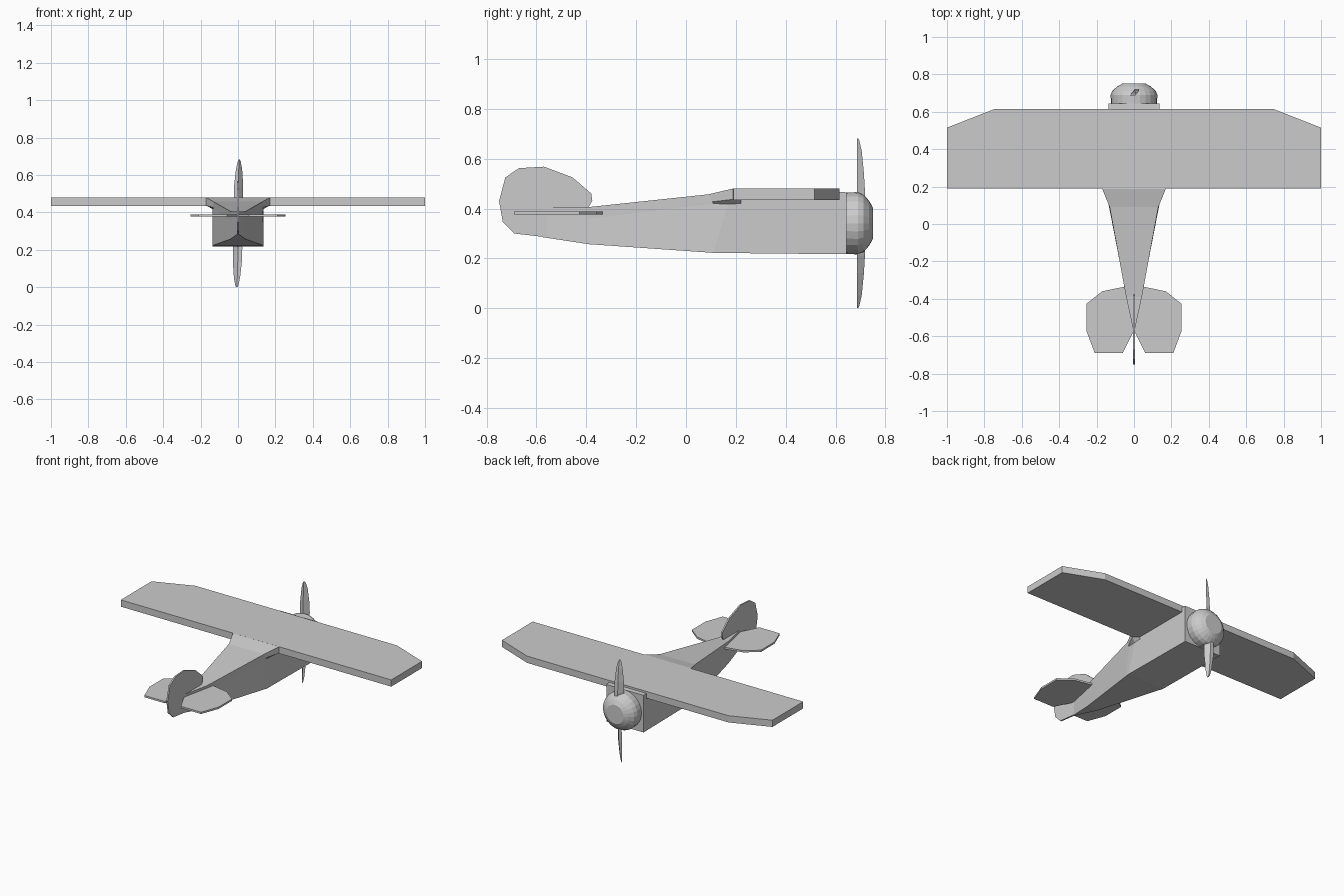
import bpy, math

if "Cube" in bpy.data.objects:
    bpy.data.objects.remove(bpy.data.objects["Cube"])


def make(name, verts, faces):
    me = bpy.data.meshes.new(name)
    me.from_pydata(verts, [], faces)
    ob = bpy.data.objects.new(name, me)
    bpy.context.collection.objects.link(ob)
    # consistent outward normals
    bpy.context.view_layer.objects.active = ob
    ob.select_set(True)
    bpy.ops.object.mode_set(mode='EDIT')
    bpy.ops.mesh.select_all(action='SELECT')
    bpy.ops.mesh.normals_make_consistent(inside=False)
    bpy.ops.object.mode_set(mode='OBJECT')
    ob.select_set(False)
    return ob


def loft(name, rings):
    """Skin closed rings of equal length and cap both ends."""
    n = len(rings[0])
    verts = [p for r in rings for p in r]
    faces = [(i * n + j, i * n + (j + 1) % n, (i + 1) * n + (j + 1) % n, (i + 1) * n + j)
             for i in range(len(rings) - 1) for j in range(n)]
    faces += [tuple(range(n)), tuple(range(len(verts) - n, len(verts)))]
    return make(name, verts, faces)


def mirrored(half):
    return half + [(-x, y, z) for x, y, z in reversed(half)]


def at(y, pts):
    return [(x, y, z) for x, z in pts]


# Fuselage: half sections from bottom to top, nose to tail
halves = [
    at(0.645, [(.137, .217), (.137, .42), (.137, .437), (.137, .465)]),
    at(0.61, [(.137, .217), (.137, .42), (.137, .437), (.137, .467)]),
    at(0.22, [(.137, .221), (.137, .42), (.137, .437), (.137, .475)]),
    [(.137, .11, .222), (.137, .17, .418), (.17, .188, .437), (.17, .188, .48)],
    [(.132, .085, .224), (.132, .11, .42), (.132, .105, .427), (.130, .09, .457)],
    at(-0.39, [(.04, .257), (.04, .36), (.04, .37), (.042, .406)]),
    at(-0.575, [(.002, .285), (.002, .36), (.002, .37), (.002, .406)]),
]
loft("fuselage", [mirrored(h) for h in halves])

# Wing with clipped leading corners
wing = mirrored([(1, .19, 0), (1, .515, 0), (.745, .615, 0)])
loft("wing", [[(x, y, z) for x, y, _ in wing] for z in (.435, .48)])

# Tailplane halves
stab = [(0, -.335), (.05, -.335), (.17, -.36), (.255, -.427), (.255, -.57),
        (.21, -.69), (.06, -.69), (0, -.57)]
for side, s in (("right", 1), ("left", -1)):
    loft(side + "_tailplane", [[(s * x, y, z) for x, y in stab] for z in (.377, .389)])

# Fin and rudder
fin = [(-.57, .286), (-.57, .568), (-.455, .525), (-.38, .46), (-.376, .43),
       (-.395, .40), (-.45, .35)]
rudder = [(-.57, .286), (-.57, .568), (-.67, .562), (-.725, .525), (-.75, .43),
          (-.735, .345), (-.69, .30)]
for name, outline in (("fin", fin), ("rudder", rudder)):
    loft(name, [[(x, y, z) for y, z in outline] for x in (-.005, .005)])

# Engine cowling: faceted dome around the y axis
CZ, N = .341, 24
dome = [(.64, .123), (.69, .125), (.712, .116), (.735, .09), (.75, .063)]
loft("cowling", [[(r * math.cos(2 * math.pi * k / N), y, CZ + r * math.sin(2 * math.pi * k / N))
                  for k in range(N)] for y, r in dome])

# Propeller: twisted blades, (radius, x min, x max, y front)
stations = [(.06, -.018, .024, .720), (.13, -.023, .028, .718), (.20, -.021, .028, .714),
            (.29, -.011, .022, .705), (.33, -.002, .015, .696), (.341, .004, .010, .691)]
for name, s in (("upper_blade", 1), ("lower_blade", -1)):
    loft(name, [[(s * a, .686, CZ + s * r), (s * (a + .45 * (b - a)), .686, CZ + s * r),
                 (s * b, f, CZ + s * r), (s * (a + .5 * (b - a)), f, CZ + s * r)]
                for r, a, b, f in stations])
